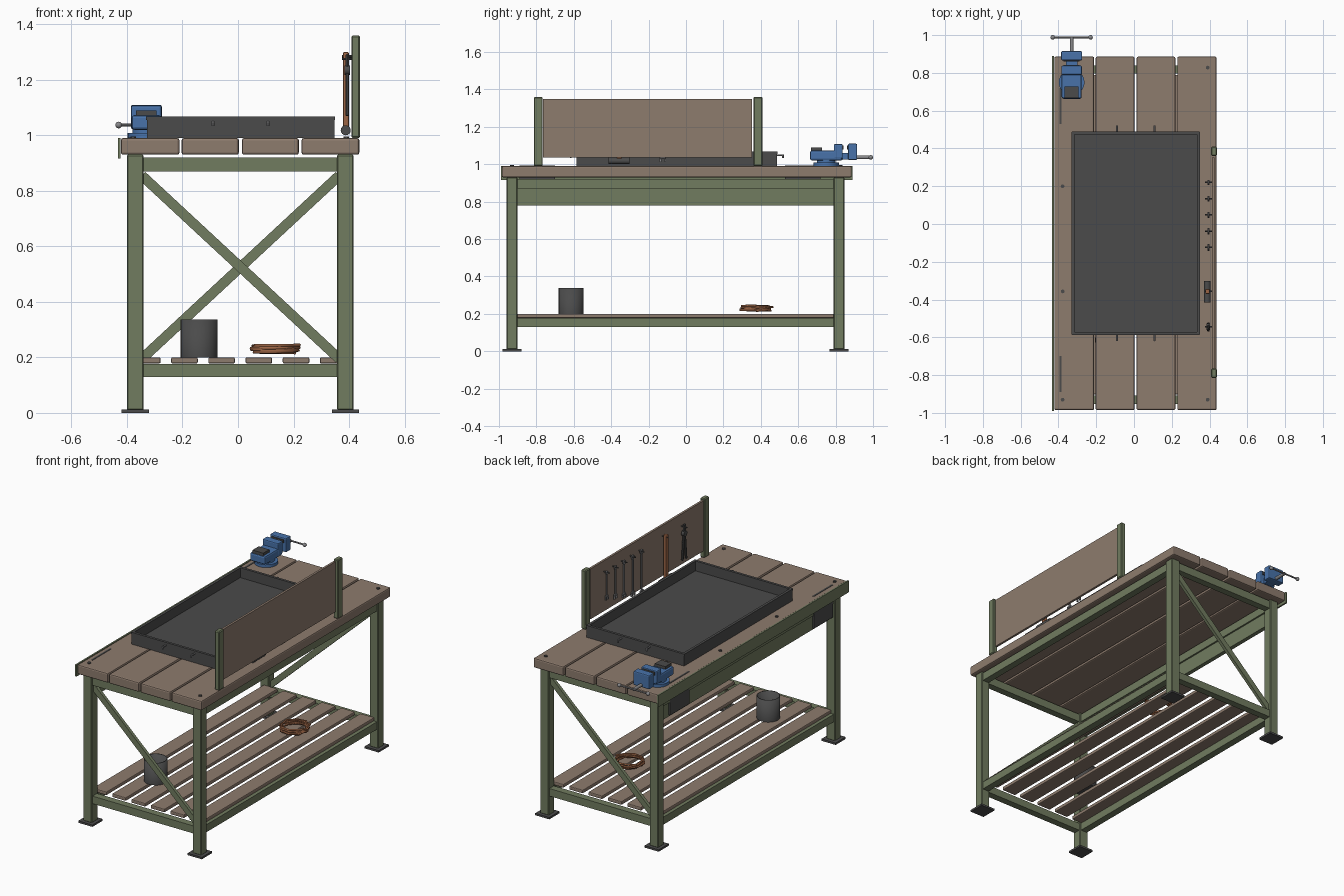
import bpy, bmesh, math, random
from mathutils import Vector

if "Cube" in bpy.data.objects:
    bpy.data.objects.remove(bpy.data.objects["Cube"])

random.seed(4)

def mat(name, c):
    m = bpy.data.materials.new(name)
    m.diffuse_color = (*c, 1)
    m.use_nodes = True
    m.node_tree.nodes["Principled BSDF"].inputs["Base Color"].default_value = m.diffuse_color
    return m

WOOD = mat("wood", (0.27, 0.2, 0.155))
GREEN = mat("green_paint", (0.165, 0.2, 0.115))
DARK = mat("dark_metal", (0.07, 0.07, 0.07))
BLUE = mat("blue_paint", (0.065, 0.17, 0.4))
COPPER = mat("copper", (0.33, 0.13, 0.06))
STEEL = mat("steel", (0.25, 0.25, 0.26))

def finish(o, m, bevel=0, seg=2):
    o.data.materials.append(m)
    if bevel:
        b = o.modifiers.new("bevel", 'BEVEL')
        b.width, b.segments = bevel, seg
    return o

def box(name, x, y, z, m, bevel=0, seg=2):
    """Box from (min, max) pairs."""
    bm = bmesh.new()
    bmesh.ops.create_cube(bm, size=1)
    for v in bm.verts:
        v.co = [(a + b) / 2 + c * (b - a) for (a, b), c in zip((x, y, z), v.co)]
    me = bpy.data.meshes.new(name)
    bm.to_mesh(me)
    bm.free()
    o = bpy.data.objects.new(name, me)
    bpy.context.collection.objects.link(o)
    return finish(o, m, bevel, seg)

def rod(name, p, q, r, m, sides=16):
    """Cylinder between two points."""
    p, q = Vector(p), Vector(q)
    bpy.ops.mesh.primitive_cylinder_add(vertices=sides, radius=r, depth=(q - p).length, location=(p + q) / 2)
    o = bpy.context.object
    o.name = name
    o.rotation_euler = (q - p).to_track_quat('Z', 'Y').to_euler()
    bpy.ops.object.shade_smooth_by_angle()
    return finish(o, m)

def ball(name, p, r, m):
    bpy.ops.mesh.primitive_uv_sphere_add(segments=16, ring_count=8, radius=r, location=p)
    o = bpy.context.object
    o.name = name
    bpy.ops.object.shade_smooth()
    return finish(o, m)

def ring(name, p, R, r, m):
    """Torus lying in the board plane (axis along x)."""
    bpy.ops.mesh.primitive_torus_add(location=p, rotation=(0, math.pi / 2, 0), major_radius=R,
                                     minor_radius=r, major_segments=16, minor_segments=8)
    o = bpy.context.object
    o.name = name
    bpy.ops.object.shade_smooth()
    return finish(o, m)

# Table top planks, edge strip and bolts
for i, (a, b) in enumerate([(-.422, -.211), (-.203, .003), (.014, .219), (.229, .437)]):
    box(f"top_plank_{i}", (a, b), (-.985, .886), (.93, .99), WOOD, .008)
box("edge_strip", (-.433, -.423), (-.99, .89), (.917, .99), GREEN)
for x, y in [(.39, .828), (.39, -.93), (-.378, .2), (-.378, -.357), (-.378, -.93)]:
    rod("top_bolt", (x, y, .985), (x, y, .996), .01, DARK, 12)

# Legs, feet and end frames
LX, LY = (-.37, .387), (-.93, .818)
for x in LX:
    for y in LY:
        box("leg", (x - .03, x + .03), (y - .029, y + .029), (.01, .93), GREEN, .004, 1)
        box("foot_plate", (x - .049, x + .049), (y - .05, y + .05), (0, .012), DARK)
for z, n in [((.87, .92), "top"), ((.13, .177), "shelf")]:
    for y in LY:
        box(n + "_end_rail", (-.342, .36), (y - .022, y + .022), z, GREEN)
    for x in LX:
        box(n + "_long_rail", (x - .022, x + .022), (-.903, .791), z, GREEN)

# One diagonal brace on each end
for y, s in zip(LY, (-1, 1)):
    o = box("diagonal_brace", (-.485, .485), (-.01, .01), (-.018, .018), GREEN)
    o.location = (.009, y, .525)
    o.rotation_euler = (0, -s * math.atan2(.65, .7), 0)

# Apron with end panels
box("apron", (-.384, -.358), (-.903, .791), (.78, .878), GREEN)
for y in [(-.89, -.7), (.53, .72)]:
    box("apron_end_panel", (-.395, -.384), y, (.79, .992), DARK)

# Shelf slats
for i in range(6):
    x = -.327 + i * .134
    box(f"shelf_slat_{i}", (x - .048, x + .048), (-.902, .79), (.178, .2), WOOD, .005)

# Drip tray with rim and side hooks
TX, TY = (-.328, .347), (-.585, .487)
box("tray_floor", TX, TY, (.991, 1.003), DARK)
for i in (0, 1):
    s = 1 - 2 * i
    xs, ys = sorted((TX[i], TX[i] + s * .009)), sorted((TY[i], TY[i] + s * .009))
    box("tray_side", xs, TY, (.995, 1.065), DARK)
    box("tray_end", TX, ys, (.995, 1.065), DARK)
    box("tray_side_rim", sorted((TX[i] - s * .003, TX[i] + s * .013)), TY, (1.056, 1.067), DARK)
    box("tray_end_rim", TX, sorted((TY[i] - s * .003, TY[i] + s * .013)), (1.056, 1.067), DARK)
    for x in (-.09, .108):
        y = TY[i]
        rod("tray_hook", (x, y, 1.048), (x, y - s * .035, 1.048), .005, STEEL, 10)
        rod("tray_hook_tip", (x, y - s * .031, 1.033), (x, y - s * .031, 1.052), .005, STEEL, 10)

# Tool board and posts
box("tool_board", (.413, .427), (-.765, .352), (1.035, 1.35), WOOD)
for y in (-.79, .385):
    box("board_post", (.408, .44), (y - .024, y + .024), (.99, 1.36), GREEN, .005, 1)

# Hanging spanners, growing in length
def peg(y, z):
    rod("tool_peg", (.375, y, z), (.415, y, z), .004, DARK, 8)

for i, L in enumerate((.18, .205, .23, .255, .28)):
    y, k = .22 - i * .086, .8 + i * .08
    peg(y, 1.283)
    box("spanner_shank", (.39, .398), (y - .006 * k, y + .006 * k), (1.295 - L + .02, 1.275), STEEL, .002, 1)
    ring("spanner_ring", (.394, y, 1.28), .011 * k, .004, STEEL)
    zb = 1.295 - L
    box("spanner_head", (.389, .399), (y - .016 * k, y + .016 * k), (zb + .012, zb + .026), STEEL, .003, 1)
    for s in (-1, 1):
        c = y + s * .0115 * k
        box("spanner_jaw", (.389, .399), (c - .0045 * k, c + .0045 * k), (zb - .004, zb + .013), STEEL)

# Hammer hanging head down
peg(-.357, 1.285)
box("hammer_handle", (.378, .4), (-.37, -.344), (1.01, 1.3), COPPER, .005)
rod("hammer_head", (.388, -.415, 1.018), (.388, -.302, 1.018), .018, DARK)

# Pliers
peg(-.545, 1.275)
for s in (-1, 1):
    o = box("pliers_arm", (.387, .4), (-.006, .006), (-.085, .085), DARK, .003, 1)
    o.location = (0, -.545 + s * .011, 1.155)
    o.rotation_euler = (s * .09, 0, 0)
rod("pliers_pivot", (.384, -.545, 1.235), (.403, -.545, 1.235), .017, DARK)
box("pliers_jaws", (.388, .399), (-.557, -.533), (1.235, 1.295), DARK, .005, 1)

# Bench vise
VX = -.33
rod("vise_base", (VX, .75, .99), (VX, .75, 1.008), .068, BLUE, 24)
rod("vise_swivel", (VX, .75, 1.005), (VX, .75, 1.03), .05, BLUE, 24)
box("vise_body", (VX - .053, VX + .053), (.663, .838), (1.02, 1.073), BLUE, .01)
box("vise_anvil", (VX - .037, VX + .037), (.668, .728), (1.07, 1.09), DARK)
box("vise_fixed_jaw", (VX - .055, VX + .055), (.79, .838), (1.03, 1.108), BLUE, .007)
box("vise_slide", (VX - .03, VX + .03), (.8, .89), (1.025, 1.06), BLUE)
box("vise_moving_jaw", (VX - .056, VX + .056), (.866, .915), (1.022, 1.11), BLUE, .007)
for y in ((.836, .843), (.86, .868)):
    box("vise_jaw_plate", (VX - .042, VX + .042), y, (1.08, 1.1), DARK)
rod("vise_screw", (VX, .84, 1.037), (VX, .99, 1.037), .01, STEEL)
rod("vise_handle", (VX - .1, .988, 1.037), (VX + .1, .988, 1.037), .005, STEEL, 10)
for s in (-1, 1):
    ball("vise_handle_knob", (VX + s * .1, .988, 1.037), .012, STEEL)

# Open bucket on the shelf
bpy.ops.mesh.primitive_cylinder_add(vertices=24, radius=.067, depth=.137, location=(-.14, -.614, .2685))
o = bpy.context.object
o.name = "bucket"
bm = bmesh.new()
bm.from_mesh(o.data)
bmesh.ops.delete(bm, geom=[f for f in bm.faces if f.normal.z > .9], context='FACES_ONLY')
bm.to_mesh(o.data)
bm.free()
bpy.ops.object.shade_smooth_by_angle()
o.modifiers.new("wall", 'SOLIDIFY').thickness = .005
finish(o, DARK)

# Coiled copper cable on the shelf
cu = bpy.data.curves.new("cable_coil", 'CURVE')
cu.dimensions = '3D'
cu.bevel_depth, cu.bevel_resolution = .0055, 1
turns, per = 6, 9
sp = cu.splines.new('POLY')
sp.points.add(turns * per)
for i, p in enumerate(sp.points):
    a = 2 * math.pi * i / per
    r = .08 + random.uniform(-.011, .011)
    p.co = (.131 + r * math.cos(a), .376 + r * math.sin(a), .216 + .028 * i / (turns * per), 1)
o = bpy.data.objects.new("cable_coil", cu)
bpy.context.collection.objects.link(o)
finish(o, COPPER)
